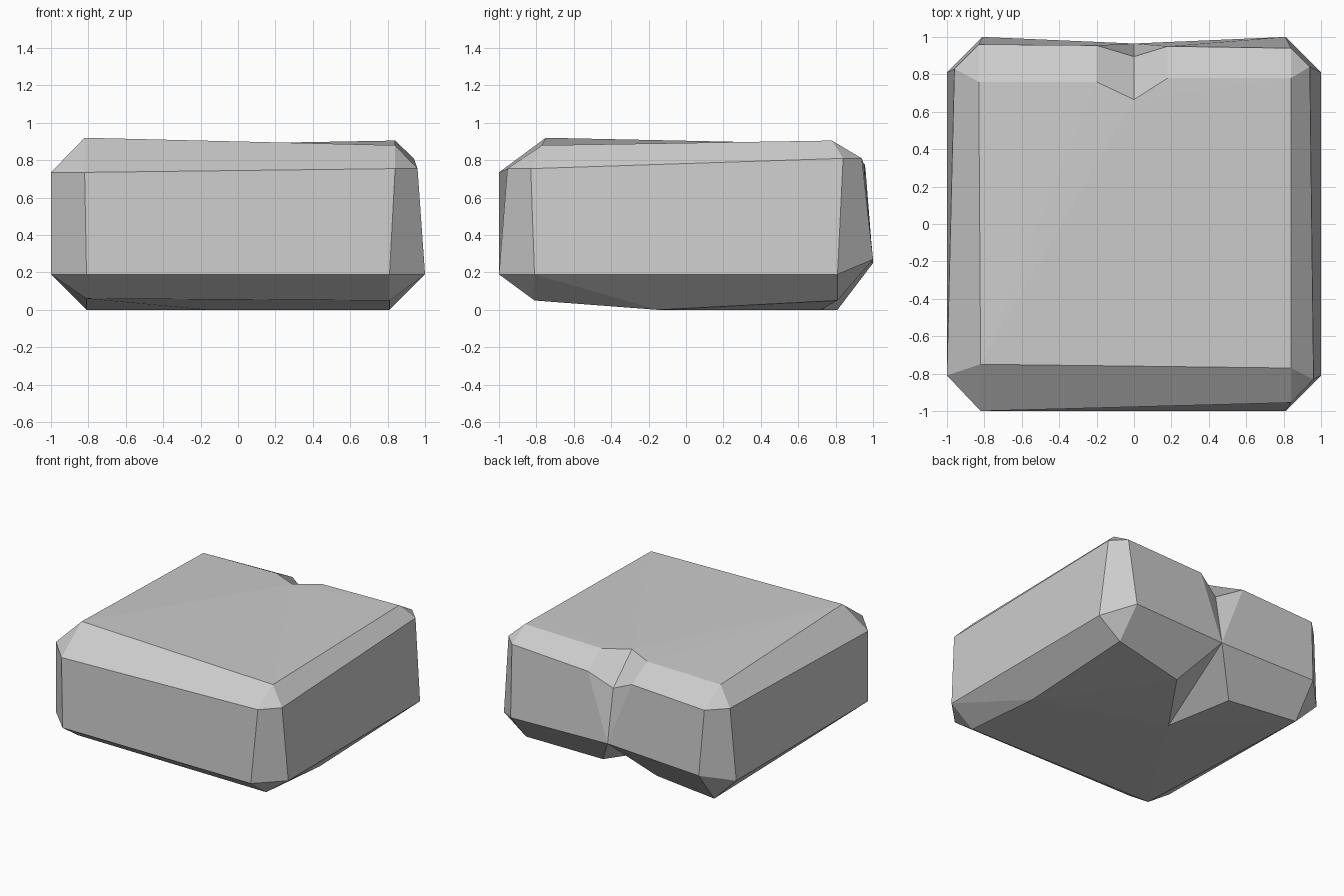
import bpy
import bmesh

cube = bpy.data.objects.get("Cube")
if cube:
    bpy.data.objects.remove(cube, do_unlink=True)


def make_material(name, color):
    mat = bpy.data.materials.new(name)
    mat.use_nodes = True
    mat.diffuse_color = color
    mat.node_tree.nodes["Principled BSDF"].inputs["Base Color"].default_value = color
    return mat


def make_ring(bm, points, columns):
    """Create the ring's corners, then spread them over the shared columns by letter."""
    verts = [bm.verts.new(p) for p in points]
    return [verts[ord(letter) - ord("a")] for letter in columns]


def unique(verts):
    return list(dict.fromkeys(verts))


def bridge(bm, low, high):
    """Join two rings; columns that share a corner collapse to triangles."""
    for i in range(len(low)):
        j = (i + 1) % len(low)
        corners = unique([low[i], low[j], high[j], high[i]])
        if len(corners) > 2:
            bm.faces.new(corners)


# Rings run front, right, back (with the cleft), left
bottom_points = [(-.81, -.81, .06), (.81, -.81, .05), (.81, -.15, 0), (.81, .81, .05),
                 (.21, .72, 0), (-.16, .19, 0), (-.26, .73, 0), (-.81, .81, 0)]
lower_points = [(-.81, -1, .19), (.81, -1, .19), (1, -.81, .19), (1, .81, .19),
                (.81, 1, .27), (0, .965, .27), (-.81, 1, .25),
                (-1, .81, .19), (-1, -.81, .19)]
upper_points = [(-.82, -1, .735), (.84, -.955, .755), (.96, -.83, .755), (.94, .84, .81),
                (.84, .94, .81), (.18, .95, .78), (0, .895, .675), (-.2, .955, .78),
                (-.83, .96, .75), (-.96, .83, .75), (-1, -.81, .735)]
top_points = [(-.82, -.75, .92), (.84, -.77, .88), (.84, .78, .905),
              (.18, .78, .893), (0, .665, .89), (-.2, .76, .885), (-.83, .76, .873)]

# Chamfered block with a cleft in the back
bm = bmesh.new()
bottom = make_ring(bm, bottom_points, "abbcddefghha")
lower = make_ring(bm, lower_points, "abccdefffghi")
upper = make_ring(bm, upper_points, "abccdefghijk")
top = make_ring(bm, top_points, "abbbccdefgga")
for low, high in ((bottom, lower), (lower, upper), (upper, top)):
    bridge(bm, low, high)

# Top and underside caps
caps = [bm.faces.new(unique(top)), bm.faces.new(unique(bottom)[::-1])]
bmesh.ops.triangulate(bm, faces=caps)
bmesh.ops.recalc_face_normals(bm, faces=bm.faces[:])

mesh = bpy.data.meshes.new("stone_block")
bm.to_mesh(mesh)
bm.free()
mesh.materials.append(make_material("stone_grey", (.6, .6, .6, 1)))
block = bpy.data.objects.new("stone_block", mesh)
bpy.context.collection.objects.link(block)
